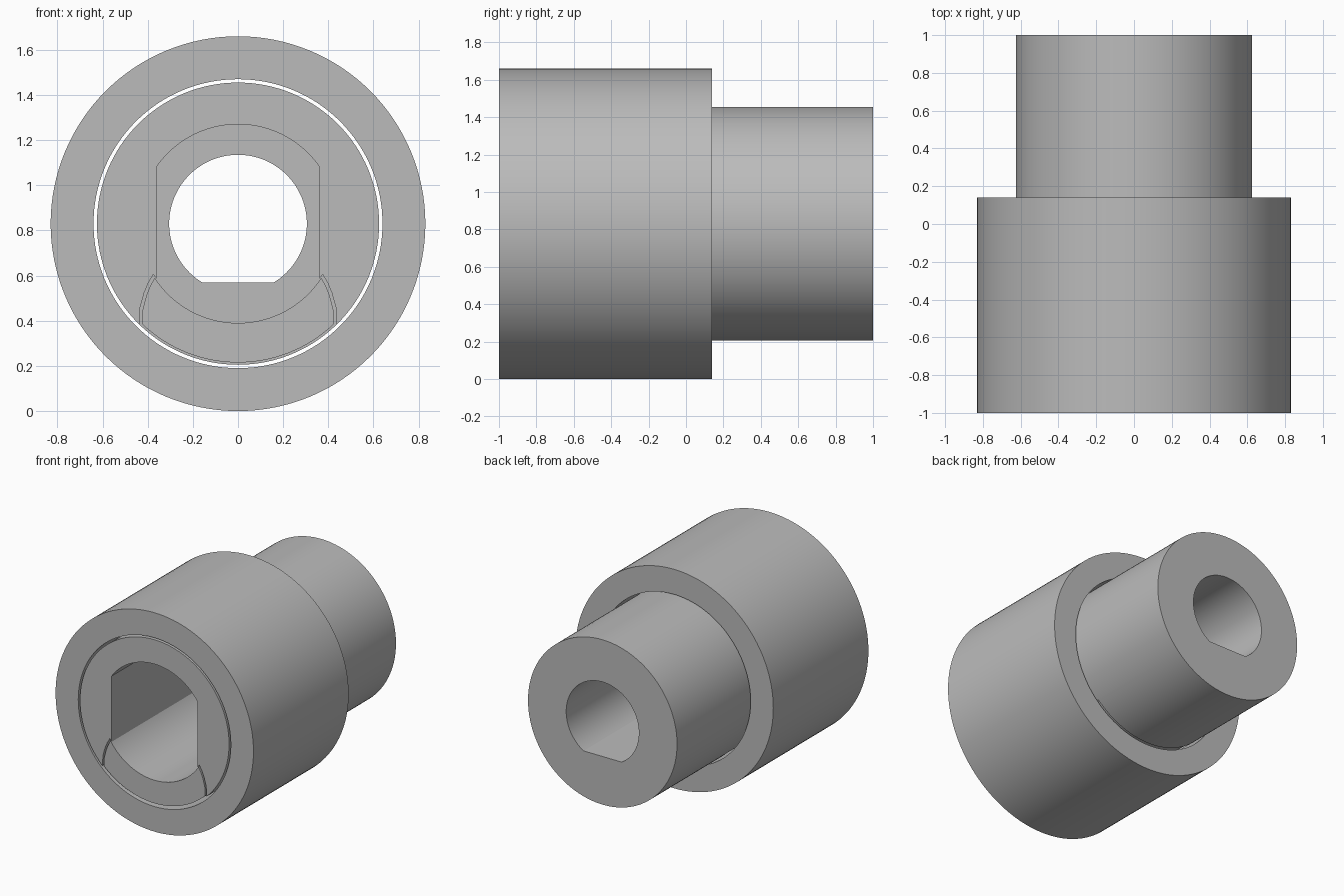
import bpy, bmesh
from math import sin, cos, asin, atan2, pi, radians

CZ = 0.83          # height of the common axis
FRONT, STEP, BACK = -1.0, 0.14, 1.0
R_SLEEVE, R_SLEEVE_IN = 0.83, 0.64
R_CORE, R_BORE, R_POCKET, R_KEY = 0.625, 0.305, 0.44, 0.615
FLAT_X, BORE_FLAT = 0.36, 0.26

cube = bpy.data.objects.get("Cube")
if cube:
    bpy.data.objects.remove(cube, do_unlink=True)

grey = bpy.data.materials.new("steel_grey")
grey.use_nodes = True
colour = (0.5, 0.5, 0.5, 1)
grey.diffuse_color = colour
grey.node_tree.nodes["Principled BSDF"].inputs["Base Color"].default_value = colour


def arc(r, a0, a1, n=64):
    """Points on an arc about the axis, from angle a0 to a1."""
    return [(r * cos(a0 + (a1 - a0) * i / n), r * sin(a0 + (a1 - a0) * i / n))
            for i in range(n + 1)]


def circle(r, n=128):
    return arc(r, 0, 2 * pi, n)[:-1]


def mirror(points):
    """Same path on the -x side, run backwards."""
    return [(-x, z) for x, z in reversed(points)]


def prism(name, outlines, y0, y1):
    """Extrude filled outlines (inner ones become holes) along y."""
    curve = bpy.data.curves.new(name, 'CURVE')
    curve.dimensions = '2D'
    curve.fill_mode = 'BOTH'
    curve.extrude = (y1 - y0) / 2
    for pts in outlines:
        spline = curve.splines.new('POLY')
        spline.points.add(len(pts) - 1)
        for p, (x, z) in zip(spline.points, pts):
            p.co = (x, z, 0, 1)
        spline.use_cyclic_u = True
    obj = bpy.data.objects.new(name, curve)
    bpy.context.collection.objects.link(obj)
    obj.rotation_euler.x = pi / 2
    obj.location = (0, (y0 + y1) / 2, CZ)
    select(obj)
    bpy.ops.object.convert(target='MESH')
    obj = bpy.context.object
    bm = bmesh.new()
    bm.from_mesh(obj.data)
    bmesh.ops.remove_doubles(bm, verts=bm.verts, dist=1e-4)
    bmesh.ops.recalc_face_normals(bm, faces=bm.faces)
    bm.to_mesh(obj.data)
    bm.free()
    obj.data.materials.clear()
    obj.data.materials.append(grey)
    return obj


def select(obj):
    bpy.ops.object.select_all(action='DESELECT')
    obj.select_set(True)
    bpy.context.view_layer.objects.active = obj


# Outer sleeve, with a thin clearance around the core
sleeve = prism("outer_sleeve", [circle(R_SLEEVE), circle(R_SLEEVE_IN)], FRONT, STEP)

# Core with a D-shaped through bore
a = asin(BORE_FLAT / R_BORE)
core = prism("core", [circle(R_CORE), arc(R_BORE, -a, pi + a, 96)], FRONT, BACK)

# Front pocket with two flats, opening into the key slot below
top = (R_POCKET ** 2 - FLAT_X ** 2) ** 0.5
b = atan2(top, FLAT_X)
slot_side = [(0.44, -0.7), (0.437, -0.447), (0.433, -0.37), (0.415, -0.305),
             (0.396, -0.26), (0.375, -0.225), (FLAT_X, -0.245)]
pocket = prism("pocket_cutter",
               [slot_side + arc(R_POCKET, b, pi - b) + mirror(slot_side)],
               FRONT - 0.1, STEP)
pocket.hide_render = True
select(core)
cut = core.modifiers.new("pocket", 'BOOLEAN')
cut.operation = 'DIFFERENCE'
cut.solver = 'EXACT'
cut.object = pocket
bpy.ops.object.modifier_apply(modifier=cut.name)
bpy.data.objects.remove(pocket, do_unlink=True)

# Loose key filling the slot under the pocket
key_side = [(0.422, -0.38), (0.405, -0.315), (0.386, -0.27), (0.366, -0.238)]
c = atan2(-0.445, 0.425)
inner = asin(0.24 / R_POCKET)
key = prism("key", [arc(R_KEY, -pi - c, c) + key_side + arc(R_POCKET, -inner, inner - pi)
                    + mirror(key_side)], FRONT, STEP)

for part in (sleeve, core, key):
    select(part)
    bpy.ops.object.shade_smooth_by_angle(angle=radians(20))
